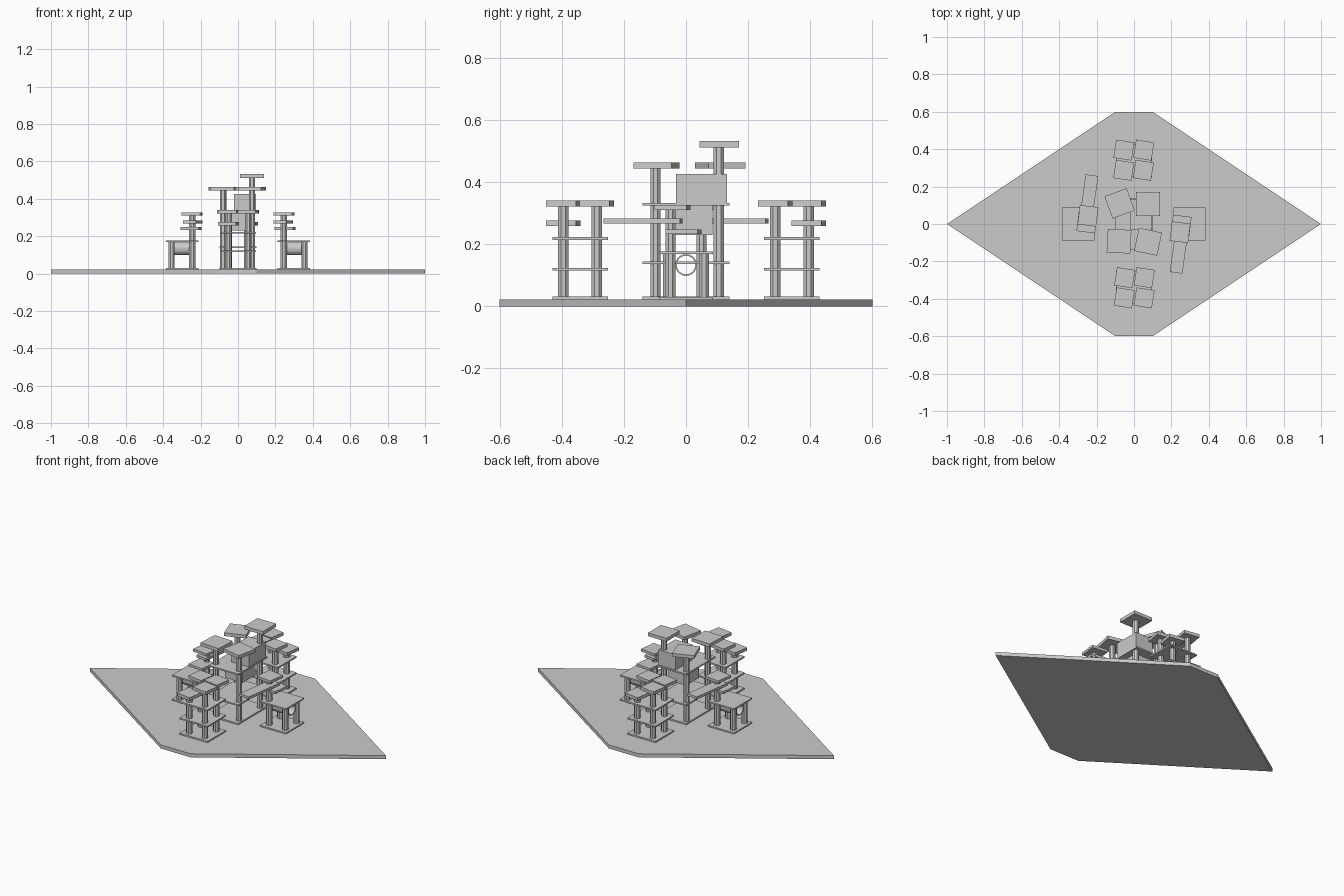
import bpy, bmesh
from math import radians, pi
from mathutils import Matrix

cube = bpy.data.objects.get("Cube")
if cube:
    bpy.data.objects.remove(cube, do_unlink=True)

GREY = (0.6, 0.6, 0.6, 1)
mat = bpy.data.materials.new("light grey")
mat.use_nodes = True
mat.diffuse_color = GREY
mat.node_tree.nodes["Principled BSDF"].inputs["Base Color"].default_value = GREY

GROUND = 0.022


def finish(name, bm):
    bmesh.ops.recalc_face_normals(bm, faces=bm.faces)
    mesh = bpy.data.meshes.new(name)
    bm.to_mesh(mesh)
    bm.free()
    mesh.materials.append(mat)
    obj = bpy.data.objects.new(name, mesh)
    bpy.context.collection.objects.link(obj)
    return obj


def slab(name, x, y, z0, z1, sx, sy, turn=0):
    """Box between two heights, turned about z."""
    bm = bmesh.new()
    bmesh.ops.create_cube(bm, size=1, matrix=Matrix.Diagonal((sx, sy, z1 - z0, 1)))
    obj = finish(name, bm)
    obj.location = (x, y, (z0 + z1) / 2)
    obj.rotation_euler.z = radians(turn)
    return obj


def post(name, x, y, top, bottom=GROUND):
    """Eight-sided upright."""
    bm = bmesh.new()
    bmesh.ops.create_cone(bm, cap_ends=True, segments=8, radius1=0.018, radius2=0.018,
                          depth=top - bottom, matrix=Matrix.Rotation(pi / 8, 4, 'Z'))
    obj = finish(name, bm)
    obj.location = (x, y, (top + bottom) / 2)


def tube(name, x, y, z, length, outer, inner):
    """Open pipe lying along x."""
    bm = bmesh.new()
    bmesh.ops.create_circle(bm, segments=24, radius=outer,
                            matrix=Matrix.Rotation(pi / 2, 4, 'Y'))
    out = bmesh.ops.extrude_edge_only(bm, edges=bm.edges[:])
    verts = [v for v in out["geom"] if isinstance(v, bmesh.types.BMVert)]
    bmesh.ops.translate(bm, verts=verts, vec=(length, 0, 0))
    obj = finish(name, bm)
    obj.location = (x - length / 2, y, z)
    wall = obj.modifiers.new("wall", 'SOLIDIFY')
    wall.thickness = outer - inner
    wall.offset = -1


# Six-sided ground plate
bm = bmesh.new()
outline = [(-1, 0), (-0.1, -0.6), (0.1, -0.6), (1, 0), (0.1, 0.6), (-0.1, 0.6)]
face = bm.faces.new([bm.verts.new((x, y, 0)) for x, y in outline])
ext = bmesh.ops.extrude_face_region(bm, geom=[face])
bmesh.ops.translate(bm, vec=(0, 0, GROUND),
                    verts=[v for v in ext["geom"] if isinstance(v, bmesh.types.BMVert)])
finish("ground_plate", bm)

# Central tower: floors, posts with platforms, two inner boxes
for z in (GROUND, 0.136, 0.324):
    slab("central_floor", 0, 0, z, z + 0.009, 0.2, 0.28)
for x, y, top, turn in [(-0.077, 0.11, 0.463, 20), (0.075, 0.107, 0.532, 0),
                        (-0.08, -0.092, 0.463, -3), (0.075, -0.095, 0.463, -12)]:
    post("central_post", x, 0.105 if y > 0 else -0.098, top - 0.018)
    slab("central_platform", x, y, top - 0.02, top, 0.126, 0.126, turn)
slab("upper_box", 0.037, 0.05, 0.333, 0.426, 0.118, 0.165)
slab("lower_box", 0, 0.022, 0.23, 0.324, 0.12, 0.125)

# The outer parts repeat after a half turn about the centre
for s, side in ((1, "left"), (-1, "right")):
    end = "front" if s > 0 else "back"

    # Four-post end tower
    for z in (GROUND, 0.115, 0.214):
        slab(end + "_tower_floor", 0, -0.34 * s, z, z + 0.009, 0.19, 0.178)
    for x, y, top in [(-0.052, -0.395, 0.277), (0.054, -0.395, 0.341),
                      (-0.05, -0.287, 0.341), (0.055, -0.287, 0.341)]:
        post(end + "_tower_post", x * s, y * s, top - 0.018)
        slab(end + "_tower_platform", x * s, y * s, top - 0.019, top, 0.098, 0.098, -9)

    # Side house with base, roof, legs and pipe
    slab(side + "_house_base", 0.298 * s, 0, GROUND, 0.03, 0.175, 0.175)
    slab(side + "_house_roof", 0.298 * s, 0, 0.168, 0.177, 0.175, 0.175)
    for x in (0.245, 0.355):
        for y in (-0.05, 0.058):
            tall = x < 0.3 and y < 0
            post(side + "_house_post", x * s, y * s, 0.312 if tall else 0.17)
    tube(side + "_house_pipe", 0.3 * s, 0, 0.133, 0.13, 0.035, 0.03)

    # Stacked steps and plank above the house
    slab(side + "_low_step", 0.252 * s, -0.008 * s, 0.233, 0.248, 0.1, 0.104, -7)
    slab(side + "_plank", 0.242 * s, -0.138 * s, 0.267, 0.283, 0.068, 0.248, -8)
    slab(side + "_high_step", 0.246 * s, -0.044 * s, 0.31, 0.326, 0.1, 0.104, -7)
